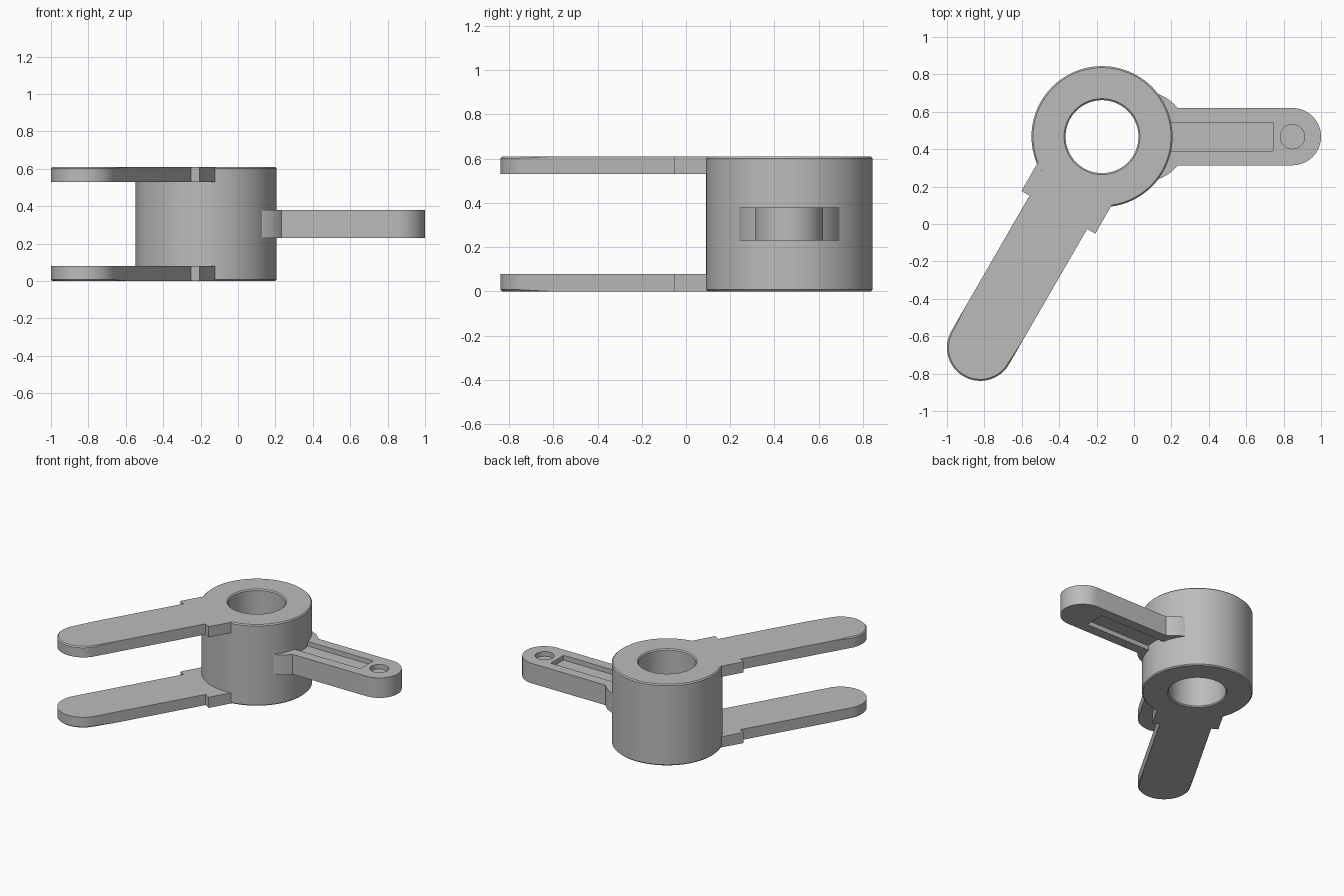
import bpy, bmesh
from math import sin, cos, asin, acos, pi, radians
from mathutils import Matrix

if "Cube" in bpy.data.objects:
    bpy.data.objects.remove(bpy.data.objects["Cube"])

CX, CY = -0.171, 0.467          # hub axis
HEIGHT, HUB_R, BORE_R, CHAMFER = 0.61, 0.377, 0.195, 0.008

grey = bpy.data.materials.new("plain_grey")
grey.use_nodes = True
grey.diffuse_color = (0.5, 0.5, 0.5, 1)
grey.node_tree.nodes["Principled BSDF"].inputs["Base Color"].default_value = (0.5, 0.5, 0.5, 1)


def finish(bm, name, angle=0):
    """Turn a bmesh into an object placed around the hub axis."""
    bmesh.ops.recalc_face_normals(bm, faces=bm.faces)
    bm.transform(Matrix.Translation((CX, CY, 0)) @ Matrix.Rotation(angle, 4, "Z"))
    mesh = bpy.data.meshes.new(name)
    bm.to_mesh(mesh)
    bm.free()
    mesh.materials.append(grey)
    obj = bpy.data.objects.new(name, mesh)
    bpy.context.collection.objects.link(obj)
    return obj


def smooth(obj):
    bpy.ops.object.select_all(action="DESELECT")
    obj.select_set(True)
    bpy.context.view_layer.objects.active = obj
    bpy.ops.object.shade_smooth_by_angle(angle=radians(30))


def arc(cx, r, a0, a1, n):
    """Points on an arc centred on the arm's own axis."""
    steps = [a0 + (a1 - a0) * i / n for i in range(n + 1)]
    return [(cx + r * cos(a), r * sin(a)) for a in steps]


def prism(outline, z0, z1):
    bm = bmesh.new()
    base = bm.faces.new([bm.verts.new((x, y, z0)) for x, y in outline])
    top = bmesh.ops.extrude_face_region(bm, geom=[base], use_keep_orig=True)
    for v in top["geom"]:
        if isinstance(v, bmesh.types.BMVert):
            v.co.z = z1
    return bm


# Hub: a chamfered ring, lathed
c = CHAMFER
profile = [(BORE_R, c), (BORE_R + c, 0), (HUB_R - c, 0), (HUB_R, c),
           (HUB_R, HEIGHT - c), (HUB_R - c, HEIGHT),
           (BORE_R + c, HEIGHT), (BORE_R, HEIGHT - c)]
N = 96
bm = bmesh.new()
rings = [[bm.verts.new((r * cos(2 * pi * i / N), r * sin(2 * pi * i / N), z))
          for r, z in profile] for i in range(N)]
for i in range(N):
    a, b = rings[i], rings[(i + 1) % N]
    for j in range(len(profile)):
        k = (j + 1) % len(profile)
        bm.faces.new((a[j], b[j], b[k], a[k]))
smooth(finish(bm, "hub"))

# Pair of long arms, each with a wider root and a chamfered round tip
REACH, HALF, ROOT_HALF, ROOT_END, THICK = 1.302, 0.178, 0.228, 0.467, 0.08
root_r = HUB_R - CHAMFER
sweep = asin(ROOT_HALF / root_r)
outline = arc(0, root_r, sweep, -sweep, 20)
outline += [(ROOT_END, -ROOT_HALF), (ROOT_END, -HALF)]
outline += arc(REACH, HALF, -pi / 2, pi / 2, 32)
outline += [(ROOT_END, HALF), (ROOT_END, ROOT_HALF)]
for name, z0, outer in (("lower_arm", 0, 0), ("upper_arm", HEIGHT - THICK, HEIGHT)):
    bm = prism(outline, z0, z0 + THICK)
    rim = [e for e in bm.edges
           if all(abs(v.co.z - outer) < 1e-4 and v.co.x > REACH - 1e-4 for v in e.verts)]
    bmesh.ops.bevel(bm, geom=rim, offset=CHAMFER, segments=1, affect="EDGES")
    smooth(finish(bm, name, radians(240)))

# Short lever with a rounded collar at the hub
Z0, Z1, TIP, LEVER_HALF = 0.23, 0.38, 1.018, 0.153
COLLAR_X, COLLAR_R = 0.216, 0.243
start, end = acos(0.034 / COLLAR_R), asin(LEVER_HALF / COLLAR_R)
outline = arc(COLLAR_X, COLLAR_R, -start, -end, 12)
outline += arc(TIP, LEVER_HALF, -pi / 2, pi / 2, 32)
outline += arc(COLLAR_X, COLLAR_R, end, start, 12)
lever = finish(prism(outline, Z0, Z1), "lever")

# Cut the slots above and below, and the round recess at the tip
DEPTH = 0.035
slot = [(0.32, -0.077), (0.915, -0.077), (0.915, 0.077), (0.32, 0.077)]
recess = arc(TIP, 0.065, 0, 2 * pi, 40)[:-1]
for shape, low, high in ((slot, Z1 - DEPTH, Z1 + 0.1),
                         (slot, Z0 - 0.1, Z0 + DEPTH),
                         (recess, Z1 - DEPTH, Z1 + 0.1)):
    cutter = finish(prism(shape, low, high), "cutter")
    cutter.hide_render = True
    mod = lever.modifiers.new("cut", "BOOLEAN")
    mod.operation, mod.solver, mod.object = "DIFFERENCE", "EXACT", cutter
    bpy.context.view_layer.objects.active = lever
    bpy.ops.object.modifier_apply(modifier=mod.name)
    bpy.data.objects.remove(cutter)
smooth(lever)
